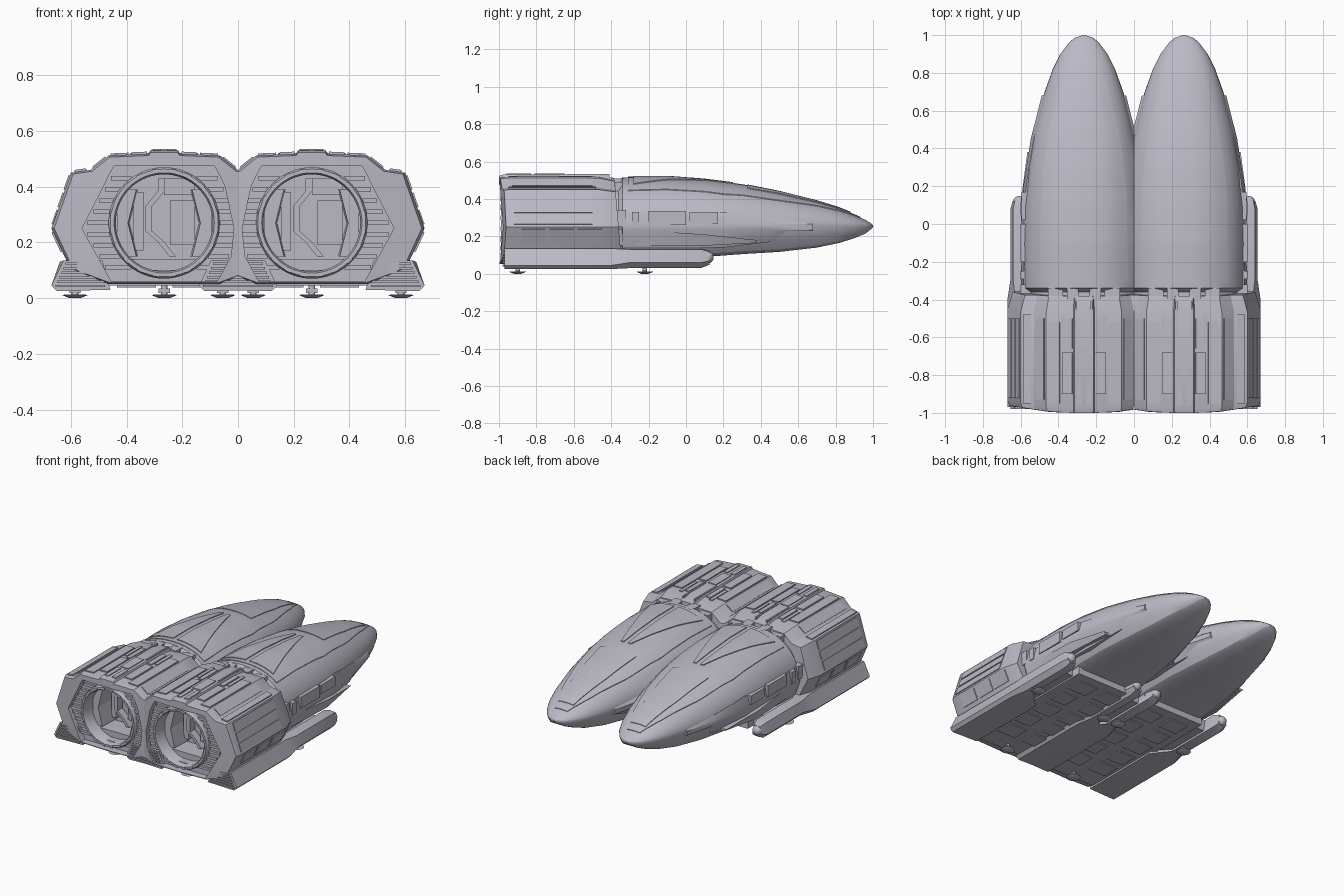
import bpy, bmesh, math
from mathutils import Matrix, Vector

cube = bpy.data.objects.get("Cube")
if cube:
    bpy.data.objects.remove(cube, do_unlink=True)

GREY = (0.50, 0.49, 0.56, 1)
mat = bpy.data.materials.new("hull_grey")
mat.use_nodes = True
mat.diffuse_color = GREY
mat.node_tree.nodes["Principled BSDF"].inputs["Base Color"].default_value = GREY
POD = 0.265


# ---- helpers ----
def finish(name, bm, mirror=False, clip=False, angle=28):
    """Place a part on both pods; clipped parts are cut where the pods join."""
    if mirror:
        dup = bmesh.ops.duplicate(bm, geom=bm.verts[:] + bm.edges[:] + bm.faces[:])
        for v in dup["geom"]:
            if isinstance(v, bmesh.types.BMVert):
                v.co.x *= -1
    bmesh.ops.recalc_face_normals(bm, faces=bm.faces[:])
    if clip:
        bmesh.ops.bisect_plane(bm, geom=bm.verts[:] + bm.edges[:] + bm.faces[:],
                               plane_co=(-POD, 0, 0), plane_no=(1, 0, 0), clear_inner=True)
    for side, s in (("left", 1), ("right", -1)):
        b = bm.copy()
        if clip and s < 0:
            b.transform(Matrix.Diagonal((-1, 1, 1, 1)))
            bmesh.ops.reverse_faces(b, faces=b.faces[:])
        b.transform(Matrix.Translation((s * POD, 0, 0)))
        for f in b.faces:
            f.smooth = True
        me = bpy.data.meshes.new(side + "_" + name)
        b.to_mesh(me)
        b.free()
        me.set_sharp_from_angle(angle=math.radians(angle))
        me.materials.append(mat)
        bpy.context.collection.objects.link(bpy.data.objects.new(me.name, me))
    bm.free()


def loft(rings, bm=None, caps=True, loop=False):
    bm = bm or bmesh.new()
    vs = [[bm.verts.new(p) for p in r] for r in rings]
    n = len(vs[0])
    pairs = list(zip(vs, vs[1:])) + ([(vs[-1], vs[0])] if loop else [])
    for a, b in pairs:
        for i in range(n):
            j = (i + 1) % n
            bm.faces.new((a[i], a[j], b[j], b[i]))
    if caps and not loop:
        bm.faces.new(vs[0])
        bm.faces.new(vs[-1])
    return bm


def box(bm, x0, x1, y0, y1, z0, z1):
    m = Matrix.Translation(((x0 + x1) / 2, (y0 + y1) / 2, (z0 + z1) / 2))
    bmesh.ops.create_cube(bm, size=1, matrix=m @ Matrix.Diagonal((x1 - x0, y1 - y0, z1 - z0, 1)))


def full(half):
    return half + [(-x, z) for x, z in reversed(half[1:-1])]


def circle(r, y, n=64, cz=0.27):
    return [(r * math.sin(2 * math.pi * i / n), y, cz + r * math.cos(2 * math.pi * i / n)) for i in range(n)]


def lerp(table, y):
    for a, b in zip(table, table[1:]):
        if y <= b[0]:
            t = max(0, (y - a[0]) / (b[0] - a[0]))
            return [p + (q - p) * t for p, q in zip(a, b)]
    return list(table[-1])


# ---- main hull: station y, half width, top, bottom ----
HULL = [(-0.6, .30, .49, .05), (-.36, .30, .49, .05), (-.34, .325, .515, .055), (-.1, .328, .515, .07),
        (.1, .322, .50, .09), (.3, .30, .475, .105), (.5, .262, .435, .117), (.7, .208, .385, .14),
        (.82, .165, .348, .165), (.9, .125, .315, .19), (.96, .08, .288, .215), (.985, .05, .272, .235),
        (1.0, .005, .26, .25)]
MID = 0.255


def hull_z(u, y):
    _, w, top, _ = lerp(HULL, y)
    return MID + (top - MID) * math.sqrt(max(0, 1 - min(1, abs(u) / w) ** 2.3))


rings = []
for y, w, top, low in HULL:
    us = [w * math.sin(math.pi / 2 * i / 10) for i in range(11)]
    half = [(u, hull_z(u, y)) for u in us]
    half += [(w * .9, MID - (MID - low) * .5), (w * .74, low + (MID - low) * .1), (w * .6, low), (0, low)]
    rings.append([(x, y, z) for x, z in full(half)])
finish("main_hull", loft(rings), clip=True)


# raised panels that follow the hull top
def patch(name, rows, lift, mirror=False):
    rings = []
    for i in range(25):
        y = rows[0][0] + (rows[-1][0] - rows[0][0]) * i / 24
        _, a, b = lerp(rows, y)
        us = [a + (b - a) * k / 12 for k in range(13)]
        rings.append([(u, y, hull_z(u, y) + lift) for u in us] + [(u, y, hull_z(u, y) - .01) for u in us[::-1]])
    finish(name, loft(rings), mirror)


patch("canopy_shell", [(-.31, -.235, .235), (.2, -.225, .225), (.5, -.185, .185), (.8, -.1, .1), (.93, -.045, .045)], .004)
patch("front_window", [(.33, -.13, .13), (.6, -.1, .1), (.88, -.055, .055)], .008)
patch("rear_canopy_panel", [(-.28, .015, .19), (.25, .015, .035)], .009, True)

# flank shell and pointed strake along the widest line
rings = []
for y, hi, lo in ((-.34, .33, .13), (.2, .33, .14), (.45, .30, .17), (.68, .27, .22)):
    w = lerp(HULL, y)[1]
    rings.append([(w - .04, y, hi), (w - .005, y, hi), (w + .01, y, .265), (w + .008, y, .235), (w - .03, y, lo), (w - .07, y, lo)])
finish("flank_shell", loft(rings), True, True)
rings = []
for y, hi, lo in ((-.36, .24, .15), (.1, .21, .15), (.38, .18, .165)):
    w = lerp(HULL, y)[1]
    rings.append([(w - .05, y, hi), (w + .015, y, hi), (w - .003, y, lo), (w - .06, y, lo)])
finish("flank_strake", loft(rings), True, True)

# neck equipment between hull and shroud
bm = bmesh.new()
for x0, x1, y0, y1, z0, z1 in ((.03, .09, -.4, -.335, .45, .51), (.11, .19, -.4, -.34, .42, .49),
                               (.27, .335, -.4, -.32, .25, .34), (.27, .338, -.29, -.25, .25, .33),
                               (.27, .336, -.2, 0, .26, .335), (.27, .33, .02, .17, .27, .33)):
    box(bm, x0, x1, y0, y1, z0, z1)
finish("neck_equipment", bm, True, True)

# ---- engine shroud with a deep recess at the rear ----
OUTER = [(0, .53), (.05, .53), (.056, .518), (.2, .512), (.265, .46), (.335, .45), (.405, .25), (.335, .10), (.2, .05), (0, .05)]
INNER = [(0, .475), (.05, .475), (.056, .475), (.18, .475), (.199, .44), (.218, .4), (.295, .25), (.24, .15), (.19, .06), (0, .06)]


def front(y, k):
    return [(x * k, y + (.5 - z) * .08, .27 + (z - .27) * k) for x, z in full(OUTER)]


def rear(pts, y, k=1.0):
    return [(x * k, y + .15 * max(0, abs(x) - .15), .27 + (z - .27) * k) for x, z in pts]


hexagon = [(max(x, -.25), z) for x, z in full(INNER)]
finish("engine_shroud", loft([front(-.38, .93), front(-.47, 1), rear(full(OUTER), -.975), rear(full(OUTER), -1, .975),
                              rear(hexagon, -1), [(x, -.76, z) for x, z in hexagon]]), clip=True)

# back plate around the engine opening
bm = bmesh.new()
for pts in ([(x, -.95, z) for x, z in hexagon], circle(.195, -.95)):
    vs = [bm.verts.new(p) for p in pts]
    for a, b in zip(vs, vs[1:] + vs[:1]):
        bm.edges.new((a, b))
bmesh.ops.triangle_fill(bm, use_beauty=True, edges=bm.edges[:])
for f in bm.faces:
    if f.normal.y > 0:
        f.normal_flip()
for k in range(9):
    z = .11 + k * .04
    edge = .285 - abs(z - .25) * .52
    box(bm, math.sqrt(max(0, .198 ** 2 - (z - .27) ** 2)), edge, -.965, -.94, z - .008, z + .008)
    box(bm, -edge, -math.sqrt(max(0, .198 ** 2 - (z - .27) ** 2)), -.965, -.94, z - .008, z + .008)
finish("back_plate", bm, clip=True)

# engine ring with clamps, and the bay inside it
bm = loft([circle(.2, -.76), circle(.2, -.975), circle(.193, -.988), circle(.18, -.988), circle(.174, -.975), circle(.174, -.76)], loop=True)
for k in range(20):
    part = bmesh.new()
    box(part, -.012, .012, -.993, -.97, .181, .195)
    part.transform(Matrix.Translation((0, 0, .27)) @ Matrix.Rotation(2 * math.pi * (k + .5) / 20, 4, "Y"))
    me = bpy.data.meshes.new("clamp")
    part.to_mesh(me)
    part.free()
    bm.from_mesh(me)
    bpy.data.meshes.remove(me)
finish("engine_ring", bm)

bm = bmesh.new()
SEAM = [(-.01, .43), (-.01, .385), (-.055, .33), (-.055, .24), (-.01, .2), (.03, .15)]
rows = [[(x - .012, y, z), (x + .012, y, z), (x + .012, y + .05, z), (x - .012, y + .05, z)] for x, z in SEAM for y in (-.82,)]
loft(rows, bm)
box(bm, .02, .11, -.80, -.75, .19, .35)
box(bm, .0, .11, -.78, -.75, .37, .43)
box(bm, -.11, -.075, -.79, -.75, .17, .38)
box(bm, -.12, .12, -.9, -.75, .1, .14)
for s in (-1, 1):
    loft([[(s * x, y, z) for x, y in ((.17, -.9), (.13 - abs(z - .27) * .25, -.9), (.125 - abs(z - .27) * .25, -.76), (.17, -.76))]
          for z in (.15, .21, .27, .33, .39)], bm)
finish("engine_bay_fittings", bm)


# ---- plates lying on the shroud facets ----
def facet(bm, i, t0, t1, y0, y1, lift=.006):
    p, q = Vector(OUTER[i]), Vector(OUTER[i + 1])
    n = Vector((p.y - q.y, q.x - p.x)).normalized()
    a, b = p.lerp(q, t0), p.lerp(q, t1)
    quad = (a - n * .01, a + n * lift, b + n * lift, b - n * .01)
    loft([[(v.x, y, v.y) for v in quad] for y in (y0, y1)], bm)


bm = bmesh.new()
for t in (.05, .36, .67):
    facet(bm, 5, t, t + .26, -.92, -.5, .005)
facet(bm, 4, .2, .8, -.95, -.48, .008)
facet(bm, 3, .15, .85, -.93, -.5, .005)
for k in range(3):
    facet(bm, 6, .08, .55, -.88 + k * .15, -.75 + k * .15)
finish("shroud_side_plates", bm, True, True)

bm = bmesh.new()
facet(bm, 2, .04, .42, -.9, -.68, .008)
facet(bm, 2, .04, .25, -.66, -.5, .006)
facet(bm, 2, .5, .95, -.95, -.52, .007)
facet(bm, 2, .3, .45, -.64, -.48, .005)
box(bm, .012, .04, -.96, -.83, .52, .535)
box(bm, -.001, .03, -.81, -.65, .52, .535)
box(bm, .036, .046, -.64, -.41, .5, .534)
finish("shroud_top_plates", bm, True, True)

# ---- belly plate and pylons ----
bm = bmesh.new()
box(bm, 0, .23, -.95, .06, .045, .1)
box(bm, .18, .34, -.4, .0, .055, .13)
for k in range(5):
    box(bm, .03 + .02 * (k % 2), .17, -.8 + k * .17, -.68 + k * .17, .038, .05)
finish("belly_plate", bm, True, True)

# ---- lower side pods with rear grilles and front domes ----
BIG = [(.405, .045), (.362, .135), (.222, .135), (.193, .03), (.385, .025)]
SMALL = [(.39, .06), (.375, .13), (.31, .137), (.295, .04), (.36, .03)]
bm = loft([[(x, y, z) for x, z in prof] for prof, y in ((BIG, -.97), (BIG, -.4), (SMALL, -.3), (SMALL, .08))]
          + [[(.343 + (x - .343) * .7, .125, .09 + (z - .09) * .7) for x, z in SMALL]])
finish("lower_pod", bm, True)
bm = bmesh.new()
for k in range(6):
    z = .043 + k * .016
    box(bm, .212 + k * .003, .39 - k * .007, -.98, -.96, z - .004, z + .004)
finish("lower_pod_grille", bm, True)
bm = bmesh.new()
bmesh.ops.create_uvsphere(bm, u_segments=24, v_segments=12, radius=.033, matrix=Matrix.Translation((.343, .115, .088)))
finish("lower_pod_dome", bm, True)


# ---- landing feet ----
def foot(name, x, y, mirror):
    bm = bmesh.new()
    prof = ((.02, 0), (.045, .01), (.04, .012), (.012, .008), (.012, .06))
    loft([[(x + r * math.cos(math.pi * i / 8), y + r * math.sin(math.pi * i / 8), z) for i in range(16)] for r, z in prof], bm)
    box(bm, x - .02, x + .02, y - .012, y + .012, .018, .034)
    finish(name, bm, mirror)


foot("rear_foot", 0, -.9, False)
foot("side_foot", .32, -.22, True)
